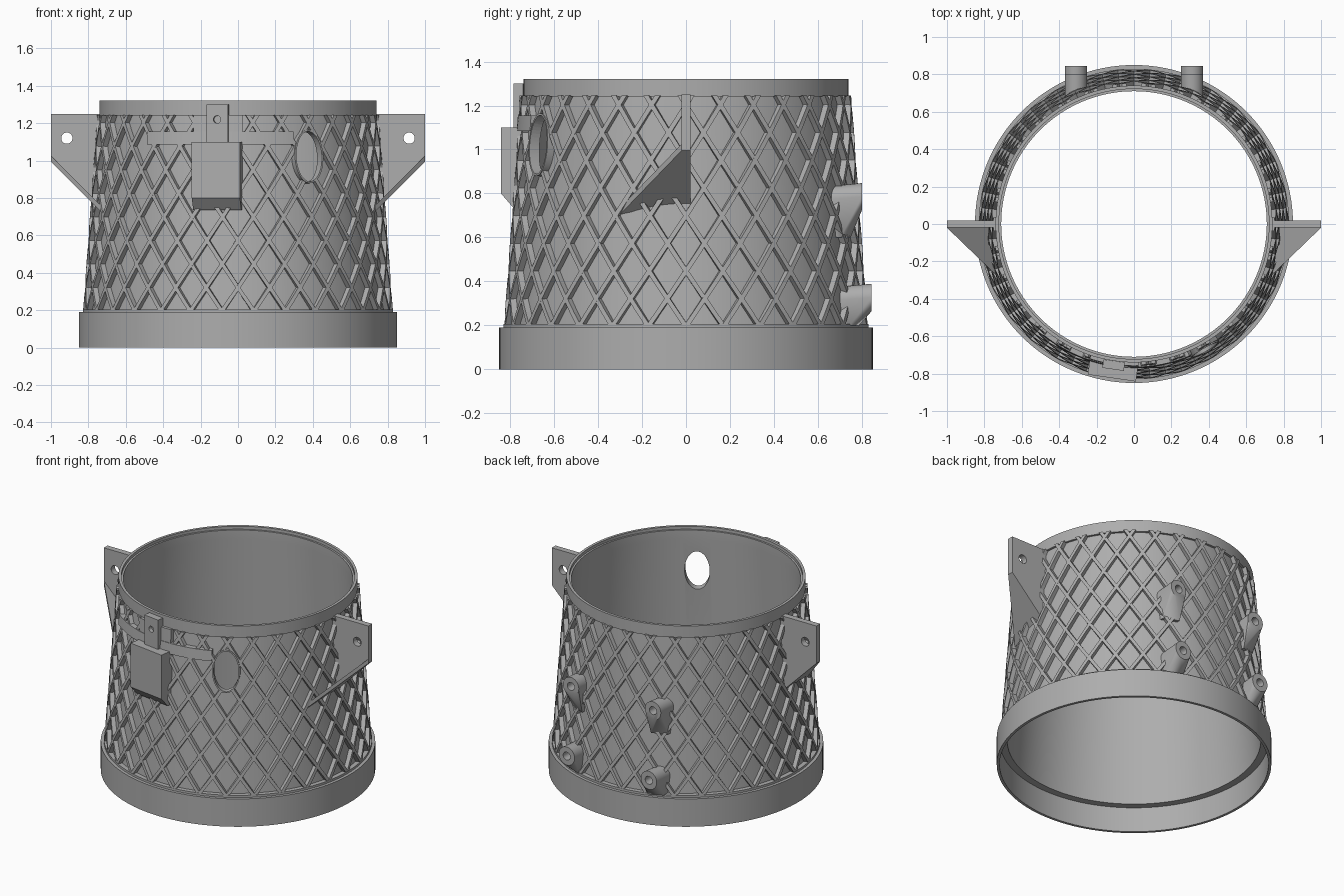
import bpy, bmesh
from math import sin, cos, pi, radians, sqrt
from mathutils import Vector, Matrix

if "Cube" in bpy.data.objects:
    bpy.data.objects.remove(bpy.data.objects["Cube"])

grey = bpy.data.materials.new("plain_grey")
grey.use_nodes = True
grey.diffuse_color = (0.42, 0.42, 0.42, 1)
grey.node_tree.nodes["Principled BSDF"].inputs["Base Color"].default_value = grey.diffuse_color


def finish(bm, name, matrix=None):
    """Turn a bmesh into a shaded, coloured object."""
    if matrix:
        bm.transform(matrix)
    bmesh.ops.recalc_face_normals(bm, faces=bm.faces)
    mesh = bpy.data.meshes.new(name)
    bm.to_mesh(mesh)
    bm.free()
    mesh.materials.append(grey)
    obj = bpy.data.objects.new(name, mesh)
    bpy.context.collection.objects.link(obj)
    return obj


def smooth(obj):
    bpy.ops.object.select_all(action='DESELECT')
    obj.select_set(True)
    bpy.context.view_layer.objects.active = obj
    bpy.ops.object.shade_smooth_by_angle(angle=radians(30))


def prism(name, points, along, matrix=None):
    """Extrude a flat polygon along a vector."""
    bm = bmesh.new()
    low = [bm.verts.new(p) for p in points]
    high = [bm.verts.new(Vector(p) + Vector(along)) for p in points]
    bm.faces.new(low)
    bm.faces.new(high)
    n = len(low)
    for i in range(n):
        j = (i + 1) % n
        bm.faces.new((low[i], low[j], high[j], high[i]))
    return finish(bm, name, matrix)


def oval(name, rx, ry, z0, z1, matrix, n=48):
    ring = [(rx * cos(2 * pi * i / n), ry * sin(2 * pi * i / n), z0) for i in range(n)]
    return prism(name, ring, (0, 0, z1 - z0), matrix)


def lathe(name, profile, start=0, end=360, n=128):
    """Revolve a closed (radius, height) profile; angles run from the front."""
    full = end - start == 360
    bm = bmesh.new()
    rows = []
    for i in range(n if full else n + 1):
        a = radians(start + (end - start) * i / n)
        rows.append([bm.verts.new((r * sin(a), -r * cos(a), z)) for r, z in profile])
    m = len(profile)
    for i in range(n):
        p, q = rows[i], rows[(i + 1) % len(rows)]
        for k in range(m):
            bm.faces.new((p[k], p[(k + 1) % m], q[(k + 1) % m], q[k]))
    if not full:
        bm.faces.new(rows[0])
        bm.faces.new(rows[-1])
    obj = finish(bm, name)
    smooth(obj)
    return obj


def cut(obj, cutter):
    mod = obj.modifiers.new("cut", 'BOOLEAN')
    mod.operation = 'DIFFERENCE'
    mod.solver = 'EXACT'
    mod.object = cutter
    bpy.context.view_layer.objects.active = obj
    bpy.ops.object.modifier_apply(modifier=mod.name)


def discard(cutter):
    bpy.data.objects.remove(cutter)


# Tapered wall
Z0, Z1 = 0.205, 1.24


def wall(z):
    return 0.80 - 0.075 * (z - Z0) / (Z1 - Z0)


shell = lathe("shell", [
    (0.85, 0), (0.85, 0.19), (0.83, 0.19), (0.83, Z0), (wall(Z0), Z0),
    (wall(Z1), Z1), (0.74, Z1), (0.74, 1.32), (0.722, 1.32), (0.722, 1.3),
    (0.71, 1.3), (0.71, Z1), (0.785, 0.2), (0.785, 0.17), (0.832, 0.17), (0.832, 0)])


# Diamond lattice: two families of helical ribs
def lattice(name, direction, count=30, steps=16, twist=radians(50), half=0.0125):
    bm = bmesh.new()
    for c in range(count):
        prev = None
        for i in range(steps + 1):
            t = i / steps
            z = Z0 - 0.01 + (Z1 - Z0 + 0.015) * t
            a = 2 * pi * c / count + direction * twist * t
            out, side = Vector((cos(a), sin(a), 0)), Vector((-sin(a), cos(a), 0))
            up = Vector((0, 0, z))
            ring = [bm.verts.new(out * (wall(z) + d) + side * s * half + up)
                    for d, s in ((-0.008, -1), (-0.008, 1), (0.028, 1), (0.028, -1))]
            if prev:
                for k in range(4):
                    j = (k + 1) % 4
                    bm.faces.new((prev[k], prev[j], ring[j], ring[k]))
            if i in (0, steps):
                bm.faces.new(ring)
            prev = ring
    return finish(bm, name)


ribs = [lattice("lattice_rising_left", 1), lattice("lattice_rising_right", -1)]

# Oval port with a thin collar, cut right through the wall
a, zc = radians(29.5), 1.02
port = (Matrix.Translation((wall(zc) * sin(a), -wall(zc) * cos(a), zc))
        @ Matrix.Rotation(a, 4, 'Z') @ Matrix.Rotation(radians(86), 4, 'X'))
collar = oval("port_collar", 0.087, 0.143, -0.009, 0.032, port)
hole = oval("port_cutter", 0.078, 0.134, -0.12, 0.12, port)
for part in [shell, collar] + ribs:
    cut(part, hole)
discard(hole)
smooth(collar)

# Curved strap and raised pad behind the front box
turn = -8.2
lathe("strap", [(0.728, 1.085), (0.77, 1.085), (0.765, 1.155), (0.726, 1.155)],
      turn - 31, turn + 31, 32)
lathe("pad", [(0.728, 1.08), (0.764, 1.08), (0.758, 1.245), (0.72, 1.245)],
      turn - 10, turn + 10, 16)

# Front box with a chamfered foot and a drilled tab above it
spin = Matrix.Rotation(radians(turn), 4, 'Z')
side = [(-0.725, 1.1), (-0.832, 1.1), (-0.832, 0.8), (-0.775, 0.735), (-0.75, 0.735)]
prism("front_box", [(-0.13, y, z) for y, z in side], (0.26, 0, 0), spin)
tab_side = [(-0.74, 1.09), (-0.785, 1.09), (-0.785, 1.3), (-0.74, 1.3)]
tab = prism("front_tab", [(-0.058, y, z) for y, z in tab_side], (0.116, 0, 0), spin)
drill = oval("tab_drill", 0.02, 0.02, 0.6, 0.9,
             spin @ Matrix.Translation((0, 0, 1.22)) @ Matrix.Rotation(pi / 2, 4, 'X'), 24)
cut(tab, drill)
discard(drill)

# Side brackets: drilled plate and sloping triangular gusset
for label, s in (("left", 1), ("right", -1)):
    outline = [(0.722, 1.25), (1, 1.25), (1, 1), (0.755, 0.755)]
    plate = prism(label + "_bracket_plate", [(s * x, -0.02, z) for x, z in outline], (0, 0.04, 0))
    drill = oval("plate_drill", 0.03, 0.03, -0.2, 0.2,
                 Matrix.Translation((s * 0.915, 0, 1.12)) @ Matrix.Rotation(pi / 2, 4, 'X'), 24)
    cut(plate, drill)
    discard(drill)
    web = [(1, 0.02), (1, -0.02), (0.71, -0.3), (0.742, -0.15), (0.755, 0.02)]
    prism(label + "_bracket_gusset", [(s * x, y, x - 0.005) for x, y in web], (0, 0, 0.03))

# Rear screw bosses: round nose blended down to a wedge foot
for label, zc, face, foot in (("upper", 0.785, 0.8, 0.6), ("lower", 0.327, 0.845, 0.19)):
    for hand, s in (("left", 1), ("right", -1)):
        bm = bmesh.new()
        xc = s * 0.31

        def inside(x, z):
            return sqrt((wall(max(z, Z0)) - 0.007) ** 2 - x * x)

        for i in range(32):
            t = 2 * pi * i / 32
            x, z = xc + 0.06 * cos(t), zc + 0.062 * sin(t)
            bm.verts.new((x, face, z))
            bm.verts.new((x, inside(x, z), z - 0.012))
        for w in (-0.05, 0.05):
            bm.verts.new((xc + w, inside(xc + w, foot), foot))
            bm.verts.new((xc + w, inside(xc + w, foot) + 0.03, foot))
        hull = bmesh.ops.convex_hull(bm, input=bm.verts)
        loose = [v for v in bm.verts if not v.link_faces]
        bmesh.ops.delete(bm, geom=loose, context='VERTS')
        boss = finish(bm, f"{label}_{hand}_boss")
        drill = oval("boss_drill", 0.027, 0.027, -0.06, 0.1,
                     Matrix.Translation((xc, face, zc)) @ Matrix.Rotation(-pi / 2, 4, 'X'), 24)
        cut(boss, drill)
        discard(drill)
        smooth(boss)
